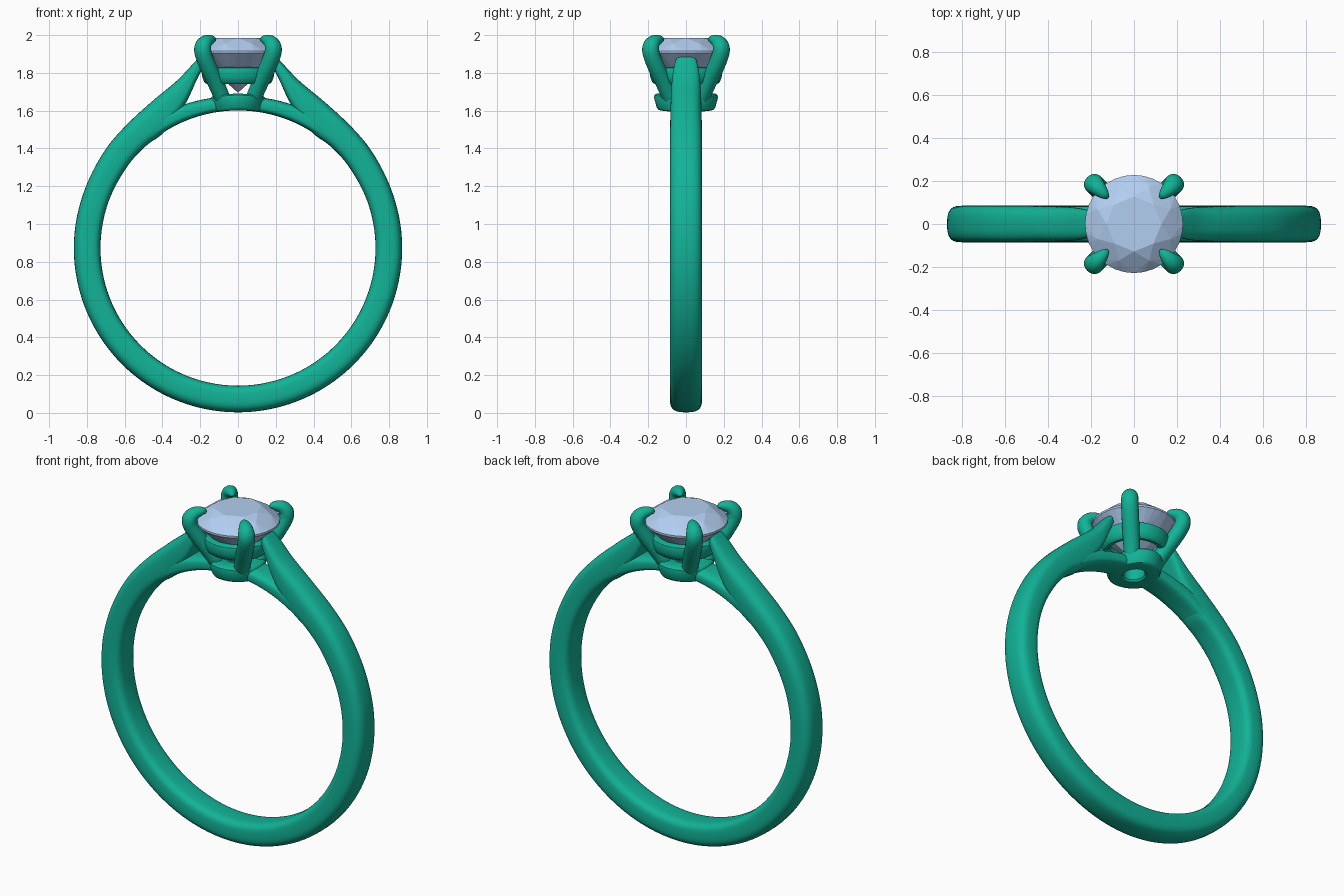
import bpy, bmesh, math
from mathutils import Vector

if "Cube" in bpy.data.objects:
    bpy.data.objects.remove(bpy.data.objects["Cube"])

C = 0.872          # height of the finger hole centre
R_IN, R_OUT = 0.728, 0.869


def material(name, rgb):
    m = bpy.data.materials.new(name)
    m.diffuse_color = (*rgb, 1)
    m.use_nodes = True
    m.node_tree.nodes["Principled BSDF"].inputs["Base Color"].default_value = m.diffuse_color
    return m


METAL = material("teal_metal", (0.006, 0.45, 0.31))
GEM = material("pale_blue_gem", (0.45, 0.62, 0.88))


def finish(name, bm, mat, smooth=None):
    bmesh.ops.recalc_face_normals(bm, faces=bm.faces[:])
    me = bpy.data.meshes.new(name)
    bm.to_mesh(me)
    bm.free()
    ob = bpy.data.objects.new(name, me)
    bpy.context.collection.objects.link(ob)
    me.materials.append(mat)
    if smooth:
        bpy.ops.object.select_all(action='DESELECT')
        ob.select_set(True)
        bpy.context.view_layer.objects.active = ob
        bpy.ops.object.shade_smooth_by_angle(angle=math.radians(smooth))
    return ob


def loft(name, rings, closed=False, smooth=50):
    """Skin a list of equal-sized closed rings; cap the ends unless closed."""
    bm = bmesh.new()
    vs = [[bm.verts.new(p) for p in ring] for ring in rings]
    n = len(vs[0])
    for i in range(len(vs) - (0 if closed else 1)):
        a, b = vs[i], vs[(i + 1) % len(vs)]
        for j in range(n):
            k = (j + 1) % n
            bm.faces.new((a[j], a[k], b[k], b[j]))
    if not closed:
        bm.faces.new(vs[0])
        bm.faces.new(vs[-1])
    return finish(name, bm, METAL, smooth)


def spline(pts, steps):
    """Catmull-Rom through tuples of any length."""
    p = [pts[0]] + list(pts) + [pts[-1]]
    out = []
    for i in range(1, len(p) - 2):
        for s in range(steps):
            t = s / steps
            out.append(tuple(
                0.5 * (2 * b + (c - a) * t + (2 * a - 5 * b + 4 * c - d) * t * t
                       + (3 * b - a - 3 * c + d) * t ** 3)
                for a, b, c, d in zip(*p[i - 1:i + 3])))
    return out + [tuple(pts[-1])]


def section(st, n=40):
    """Rounded band section between an outer and an inner point."""
    ox, oz, ix, iz, w = st
    ring = []
    for k in range(n):
        a = 2 * math.pi * k / n
        c, s = math.cos(a), math.sin(a)
        e = 2 / 2.9 if c > 0 else 2 / 3.6
        u = 0.5 + 0.5 * math.copysign(abs(c) ** e, c)
        y = w * math.copysign(abs(s) ** e, s)
        ring.append((ix + (ox - ix) * u, y, iz + (oz - iz) * u))
    return ring


def arc_station(deg, r_out, r_in, w):
    a = math.radians(deg)
    return (r_out * math.cos(a), C + r_out * math.sin(a),
            r_in * math.cos(a), C + r_in * math.sin(a), w)


# band with raised shoulders: outer x, z, inner x, z, half width
half = [(0.205, 1.885, 0.185, 1.83, 0.056),
        (0.255, 1.83, 0.222, 1.755, 0.070),
        (0.33, 1.753, 0.285, 1.625, 0.079),
        (0.46, 1.645, 0.39, 1.487, 0.083),
        (0.60, 1.515, 0.49, 1.411, 0.085),
        (0.71, 1.382, 0.585, 1.306, 0.085)]
half += [arc_station(d, R_OUT, R_IN, 0.085) for d in range(22, -91, -14)]
path = half + [(-a, b, -c, d, w) for a, b, c, d, w in reversed(half[:-1])]
loft("band", [section(s) for s in spline(path, 7)])

# bridge under the setting, one arc each side of the centre hole
for side, name in ((1, "right_bridge"), (-1, "left_bridge")):
    rings = []
    for i in range(13):
        t = 6.5 + i * 2.4
        rings.append(section(arc_station(90 - side * t, 0.806 + 0.02 * (t / 35) ** 2,
                                         R_IN + 0.001, 0.081)))
    loft(name, rings)


# turned parts
def lathe(name, profile, sx=1.0, bend=0.0, n=72):
    rings = []
    for i in range(n):
        a = 2 * math.pi * i / n
        ring = []
        for r, z in profile:
            x = r * math.cos(a) * sx
            ring.append((x, r * math.sin(a), z - bend * x * x))
        rings.append(ring)
    return loft(name, rings, closed=True, smooth=40)


# oval base collar, bent to follow the finger hole
lathe("base_collar", [(0.064, 1.612), (0.074, 1.602), (0.135, 1.601), (0.148, 1.606),
                      (0.156, 1.62), (0.169, 1.668), (0.167, 1.682), (0.156, 1.69),
                      (0.08, 1.69), (0.066, 1.682)], 0.86, 0.68)
# rail that carries the stone
lathe("gallery_rail", [(0.135, 1.755), (0.145, 1.743), (0.165, 1.741), (0.178, 1.75),
                       (0.188, 1.775), (0.195, 1.812), (0.191, 1.826), (0.18, 1.832),
                       (0.155, 1.832), (0.143, 1.82)])

# four claws: distance from axis, height, thickness
claw = spline([(0.11, 1.655, 0.040), (0.165, 1.745, 0.042), (0.222, 1.83, 0.043),
               (0.260, 1.90, 0.043), (0.262, 1.94, 0.042), (0.238, 1.966, 0.035),
               (0.200, 1.976, 0.024), (0.178, 1.973, 0.012), (0.171, 1.971, 0.003)], 6)
for q, name in enumerate(("back_right", "back_left", "front_left", "front_right")):
    ang = math.radians(45 + 90 * q)
    out, tan_dir = Vector((math.cos(ang), math.sin(ang), 0)), Vector((-math.sin(ang), math.cos(ang), 0))
    up = Vector((0, 0, 1))
    rings = []
    for i, (r, z, rad) in enumerate(claw):
        a, b = claw[max(i - 1, 0)], claw[min(i + 1, len(claw) - 1)]
        t = (out * (b[0] - a[0]) + up * (b[1] - a[1])).normalized()
        nrm = tan_dir.cross(t)
        c = out * r + up * z
        rings.append([c + rad * (math.cos(2 * math.pi * k / 20) * nrm
                                 + 1.1 * math.sin(2 * math.pi * k / 20) * tan_dir)
                      for k in range(20)])
    loft(name + "_claw", rings)

# brilliant-cut stone as the hull of its facet corners
bm = bmesh.new()
for count, r, z, turn in ((8, 0.128, 1.985, 0), (8, 0.184, 1.956, 0.5),
                          (32, 0.228, 1.915, 0), (32, 0.228, 1.904, 0),
                          (8, 0.112, 1.788, 0.5)):
    for i in range(count):
        a = 2 * math.pi * (i + turn) / count
        bm.verts.new((r * math.cos(a), r * math.sin(a), z))
bm.verts.new((0, 0, 1.695))
bmesh.ops.convex_hull(bm, input=bm.verts[:])
bmesh.ops.dissolve_limit(bm, angle_limit=0.01, verts=bm.verts[:], edges=bm.edges[:])
finish("stone", bm, GEM)
